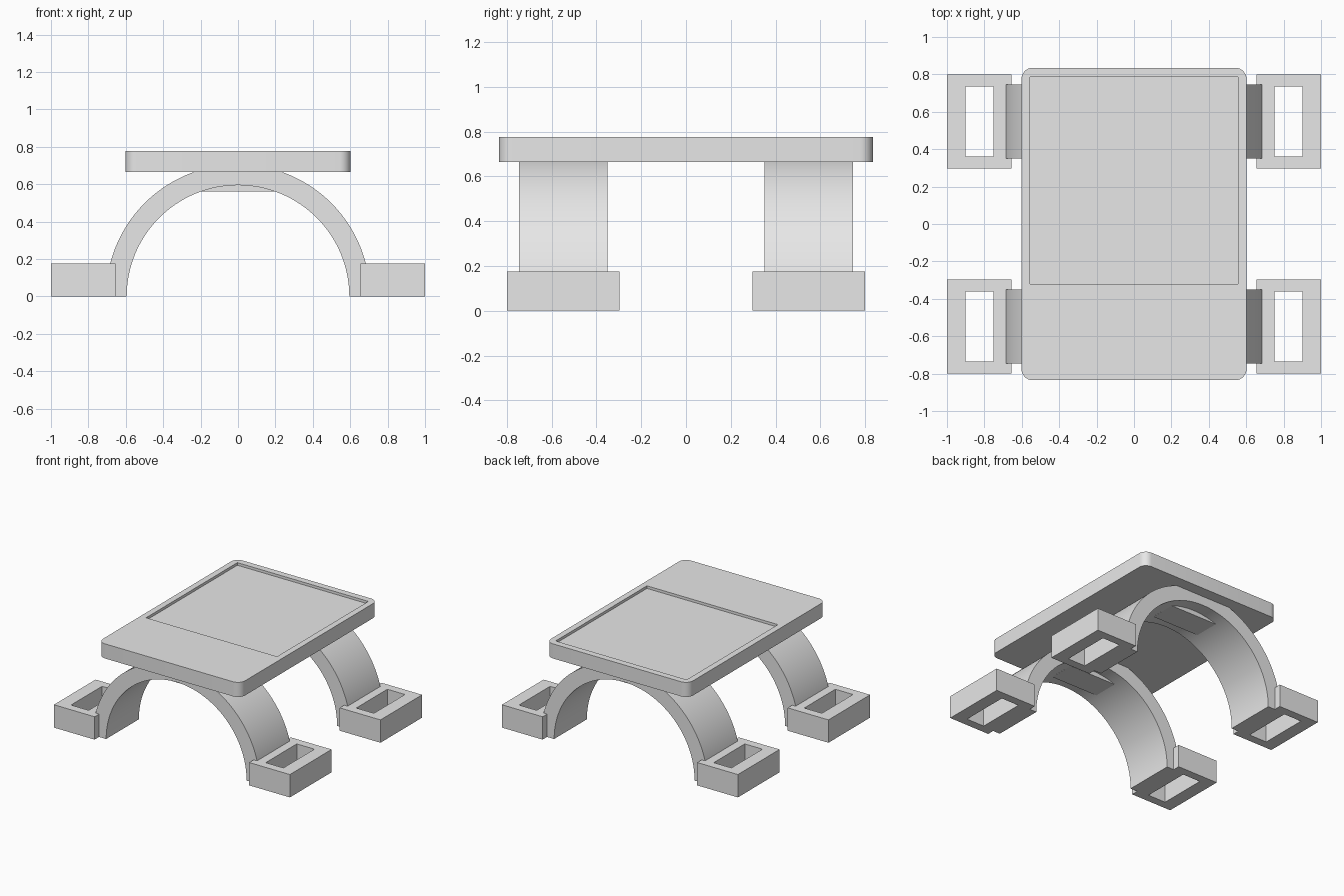
import bpy
import bmesh
from math import sin, cos, pi, radians
from mathutils import Vector

if "Cube" in bpy.data.objects:
    bpy.data.objects.remove(bpy.data.objects["Cube"], do_unlink=True)

grey = bpy.data.materials.new("plain grey")
grey.use_nodes = True
grey.diffuse_color = (0.8, 0.8, 0.8, 1)
grey.node_tree.nodes["Principled BSDF"].inputs["Base Color"].default_value = (0.8, 0.8, 0.8, 1)


def finish(name, bm):
    """Turn a bmesh into a named object with smooth curves and sharp edges."""
    bmesh.ops.recalc_face_normals(bm, faces=bm.faces)
    mesh = bpy.data.meshes.new(name)
    bm.to_mesh(mesh)
    bm.free()
    mesh.materials.append(grey)
    mesh.shade_smooth()
    mesh.set_sharp_from_angle(angle=radians(30))
    obj = bpy.data.objects.new(name, mesh)
    bpy.context.collection.objects.link(obj)
    return obj


def box_mesh(x0, x1, y0, y1, z0, z1):
    bm = bmesh.new()
    bmesh.ops.create_cube(bm, size=1)
    low, high = Vector((x0, y0, z0)), Vector((x1, y1, z1))
    for v in bm.verts:
        v.co = (low + high) / 2 + v.co * (high - low)
    return bm


def cut(obj, cutter):
    """Subtract the cutter, keep the result and discard the cutter."""
    cutter.hide_render = True
    mod = obj.modifiers.new("cut", 'BOOLEAN')
    mod.operation, mod.solver, mod.object = 'DIFFERENCE', 'EXACT', cutter
    graph = bpy.context.evaluated_depsgraph_get()
    mesh = bpy.data.meshes.new_from_object(obj.evaluated_get(graph))
    obj.modifiers.clear()
    obj.data = mesh
    bpy.data.objects.remove(cutter, do_unlink=True)
    mesh.shade_smooth()
    mesh.set_sharp_from_angle(angle=radians(30))


def arch(name, y0, y1, inner=0.595, outer=0.706, steps=64):
    """Half ring standing on the ground, extruded along y."""
    bm = bmesh.new()
    rings = []
    for i in range(steps + 1):
        a = pi * i / steps
        rings.append([bm.verts.new((r * cos(a), y0, r * sin(a))) for r in (inner, outer)])
    for a, b in zip(rings, rings[1:]):
        bm.faces.new((a[0], a[1], b[1], b[0]))
    ext = bmesh.ops.extrude_face_region(bm, geom=bm.faces[:])
    moved = [g for g in ext["geom"] if isinstance(g, bmesh.types.BMVert)]
    bmesh.ops.translate(bm, verts=moved, vec=(0, y1 - y0, 0))
    return finish(name, bm)


# Table top with rounded corners and a shallow recessed panel
bm = box_mesh(-0.602, 0.602, -0.835, 0.835, 0.665, 0.777)
corners = [e for e in bm.edges if abs(e.verts[0].co.z - e.verts[1].co.z) > 0.05]
bmesh.ops.bevel(bm, geom=corners, offset=0.06, segments=8, profile=0.5, affect='EDGES')
top = finish("top_plate", bm)
cut(top, finish("recess_cutter", box_mesh(-0.555, 0.555, -0.32, 0.785, 0.757, 0.9)))

# Arched legs, each with a mounting block under its crown and two hollow feet
for end, sy in (("front", -1), ("back", 1)):
    y = 0.548 * sy
    arch(end + "_arch", y - 0.198, y + 0.198)
    finish(end + "_mounting_block", box_mesh(-0.2, 0.2, y - 0.1, y + 0.1, 0.56, 0.67))
    for side, sx in (("left", 1), ("right", -1)):
        x = 0.8275 * sx
        foot = finish(f"{end}_{side}_foot",
                      box_mesh(x - 0.1725, x + 0.1725, y - 0.252, y + 0.252, 0, 0.175))
        hx = 0.825 * sx
        cut(foot, finish("foot_cutter",
                         box_mesh(hx - 0.075, hx + 0.075, y - 0.188, y + 0.188, -0.1, 0.3)))
